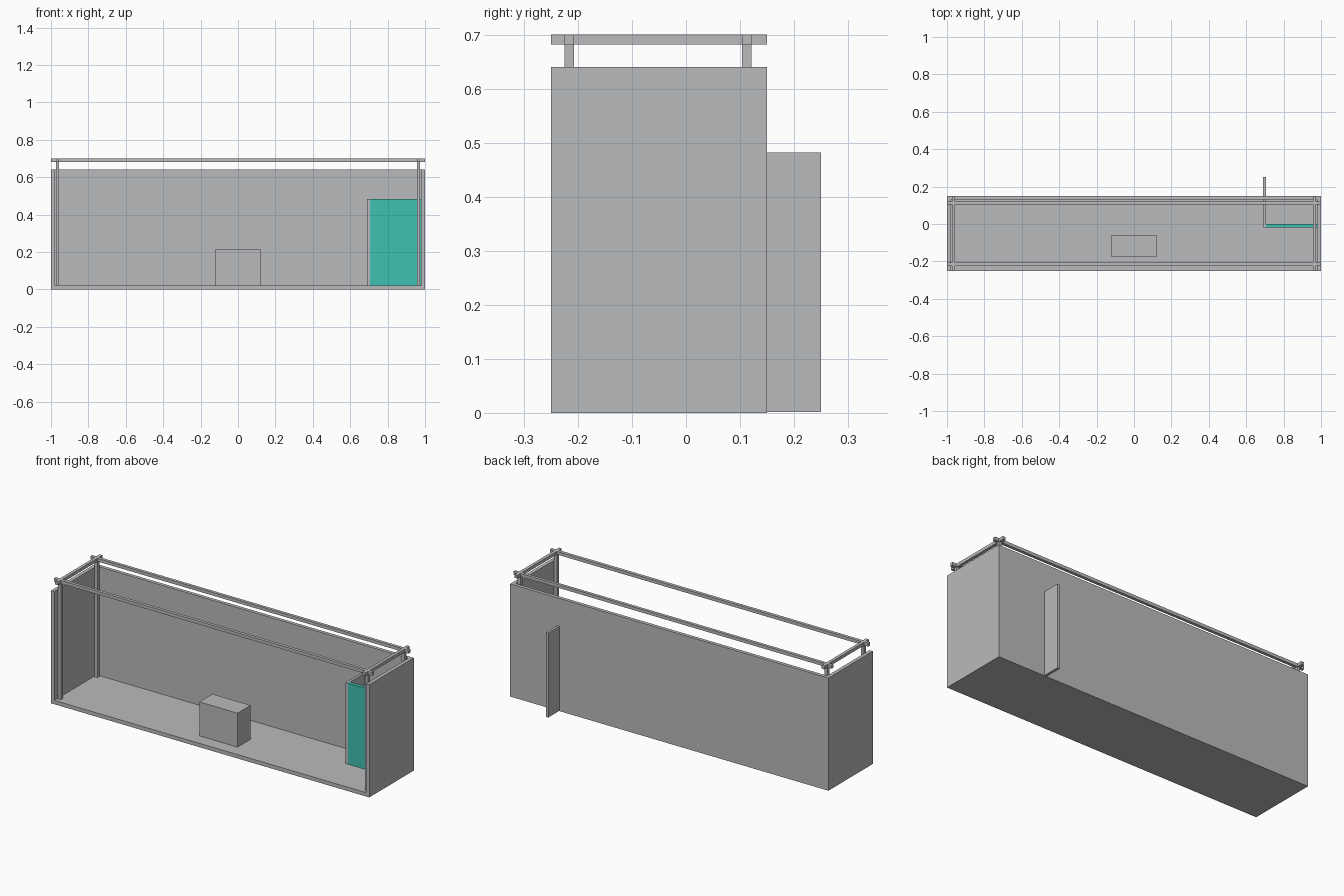
import bpy

if "Cube" in bpy.data.objects:
    bpy.data.objects.remove(bpy.data.objects["Cube"])

def material(name, rgb):
    m = bpy.data.materials.new(name)
    m.diffuse_color = (*rgb, 1)
    m.use_nodes = True
    m.node_tree.nodes["Principled BSDF"].inputs["Base Color"].default_value = m.diffuse_color
    return m

GREY = material("light_grey", (0.49, 0.495, 0.515))
TEAL = material("teal", (0.051, 0.533, 0.445))

def box(name, x, y, z, mat=GREY):
    """Box from (min, max) ranges on each axis."""
    bpy.ops.mesh.primitive_cube_add(size=1, location=[sum(r) / 2 for r in (x, y, z)])
    ob = bpy.context.object
    ob.name = name
    ob.scale = [r[1] - r[0] for r in (x, y, z)]
    bpy.ops.object.transform_apply(location=False, rotation=False, scale=True)
    ob.data.materials.append(mat)
    return ob

# Open-fronted booth shell
box("floor", (-1, 1), (-0.25, 0.15), (0, 0.022))
box("back_wall", (-1, 1), (0.13, 0.15), (0.022, 0.64))

# Frame of posts, with long rails and cross rails at the top
FRONT, BACK = (-0.225, -0.207), (0.104, 0.121)
for side, s in (("left", -1), ("right", 1)):
    span = lambda a, b: tuple(sorted((s * a, s * b)))
    box(side + "_wall", span(0.979, 1), (-0.25, 0.13), (0.022, 0.64))
    post_x = span(0.956, 0.974)
    box(side + "_cross_rail", post_x, (-0.25, 0.15), (0.682, 0.70))
    for end, y in (("front", FRONT), ("back", BACK)):
        box(f"{side}_{end}_post", post_x, y, (0.022, 0.69))
for end, y in (("front", FRONT), ("back", BACK)):
    box(end + "_long_rail", (-1, 1), y, (0.682, 0.70))

# Counter in the middle
box("counter", (-0.12, 0.12), (-0.176, -0.059), (0.022, 0.215))

# Corner cabin: partition running out through the back wall, and teal panel
box("partition", (0.69, 0.705), (-0.02, 0.25), (0.002, 0.482))
box("teal_panel", (0.705, 0.979), (-0.02, 0.0), (0.002, 0.482), TEAL)
